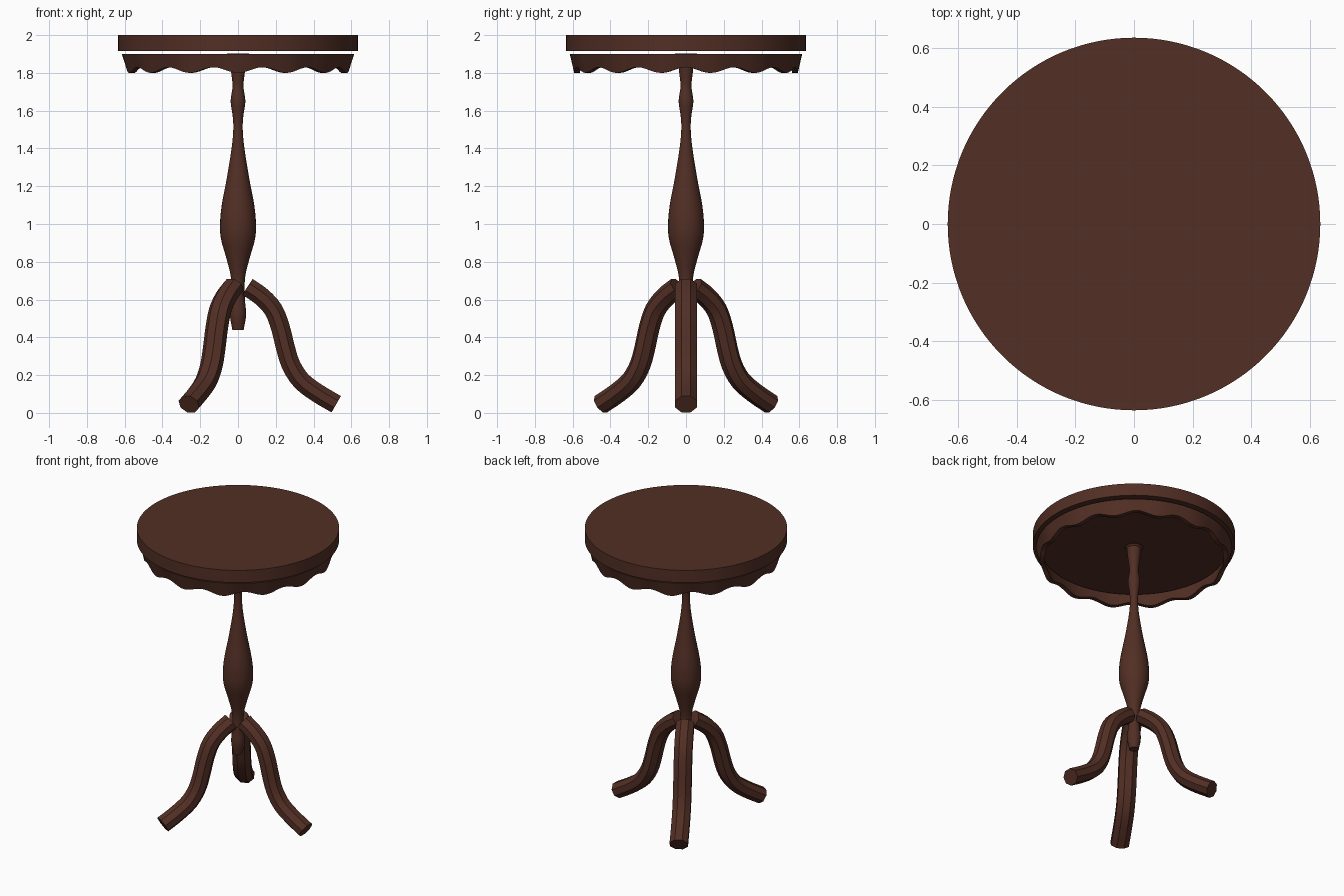
import bpy, bmesh
from math import sin, cos, pi, radians
from mathutils import Vector

default = bpy.data.objects.get("Cube")
if default:
    bpy.data.objects.remove(default)

wood = bpy.data.materials.new("dark brown wood")
wood.use_nodes = True
brown = (0.084, 0.028, 0.018, 1)
wood.diffuse_color = brown
wood.node_tree.nodes["Principled BSDF"].inputs["Base Color"].default_value = brown


def smooth_path(points, steps):
    """Catmull-Rom curve through the points."""
    pts = [Vector(p) for p in points]
    pts = [2 * pts[0] - pts[1]] + pts + [2 * pts[-1] - pts[-2]]
    out = []
    for a, b, c, d in zip(pts, pts[1:], pts[2:], pts[3:]):
        for i in range(steps):
            t = i / steps
            out.append(0.5 * (2 * b + (c - a) * t + (2 * a - 5 * b + 4 * c - d) * t ** 2
                              + (3 * b - a - 3 * c + d) * t ** 3))
    return out + [pts[-2]]


def loft(name, rings, caps=True, closed=False):
    """Skin a list of rings of points into one object."""
    bm = bmesh.new()
    rows = [[bm.verts.new(p) for p in ring] for ring in rings]
    pairs = list(zip(rows, rows[1:]))
    if closed:
        pairs.append((rows[-1], rows[0]))
    n = len(rows[0])
    for low, high in pairs:
        for i in range(n):
            j = (i + 1) % n
            bm.faces.new((low[i], low[j], high[j], high[i]))
    if caps:
        bm.faces.new(rows[0][::-1])
        bm.faces.new(rows[-1])
    bmesh.ops.recalc_face_normals(bm, faces=bm.faces)
    mesh = bpy.data.meshes.new(name)
    bm.to_mesh(mesh)
    bm.free()
    mesh.materials.append(wood)
    obj = bpy.data.objects.new(name, mesh)
    bpy.context.collection.objects.link(obj)
    bpy.ops.object.select_all(action='DESELECT')
    obj.select_set(True)
    bpy.context.view_layer.objects.active = obj
    bpy.ops.object.shade_smooth_by_angle(angle=radians(30))
    return obj


def circle(radius, z, sides):
    """Ring of points; z may be a function of the angle."""
    height = z if callable(z) else lambda a: z
    angles = [2 * pi * i / sides for i in range(sides)]
    return [(radius * cos(a), radius * sin(a), height(a)) for a in angles]


# Round top
loft("table_top", [circle(0.635, 1.915, 128), circle(0.635, 2.0, 128)])

# Flared apron with a scalloped lower edge
def scallop(a):
    return 1.815 - 0.015 * cos(14 * (a + pi / 2))

loft("apron", [circle(0.592, scallop, 168), circle(0.615, 1.9, 168),
               circle(0.585, 1.9, 168), circle(0.562, scallop, 168)],
     caps=False, closed=True)

# Turned post
profile = [(0.03, 0.44), (0.043, 0.52), (0.036, 0.61), (0.038, 0.72),
           (0.062, 0.82), (0.09, 0.92), (0.095, 1.0), (0.086, 1.1),
           (0.058, 1.25), (0.034, 1.4), (0.025, 1.5), (0.028, 1.57),
           (0.039, 1.65), (0.029, 1.73), (0.037, 1.81), (0.046, 1.89)]
rings = [circle(p.x, p.y, 32) for p in smooth_path(profile, 4)]
loft("post", rings + [circle(0.057, 1.9, 32), circle(0.057, 1.903, 32)])

# Three curved octagonal legs
path = smooth_path([(0.05, 0.667), (0.125, 0.615), (0.188, 0.545), (0.225, 0.45),
                    (0.25, 0.35), (0.28, 0.255), (0.335, 0.17), (0.42, 0.105),
                    (0.52, 0.046)], 3)
corner = 1 / cos(pi / 8)
for k, side in enumerate(("left", "back_right", "front_right")):
    turn = 2 * pi * k / 3
    out = Vector((cos(turn), sin(turn), 0))
    across = Vector((-sin(turn), cos(turn), 0))
    up = Vector((0, 0, 1))
    rings = []
    for i, p in enumerate(path):
        d = (path[min(i + 1, len(path) - 1)] - path[max(i - 1, 0)]).normalized()
        normal = out * -d.y + up * d.x
        centre = out * p.x + up * p.y
        rings.append([centre + across * (0.057 * corner * cos(a)) + normal * (0.05 * corner * sin(a))
                      for a in [pi / 8 + j * pi / 4 for j in range(8)]])
    loft("leg_" + side, rings)
